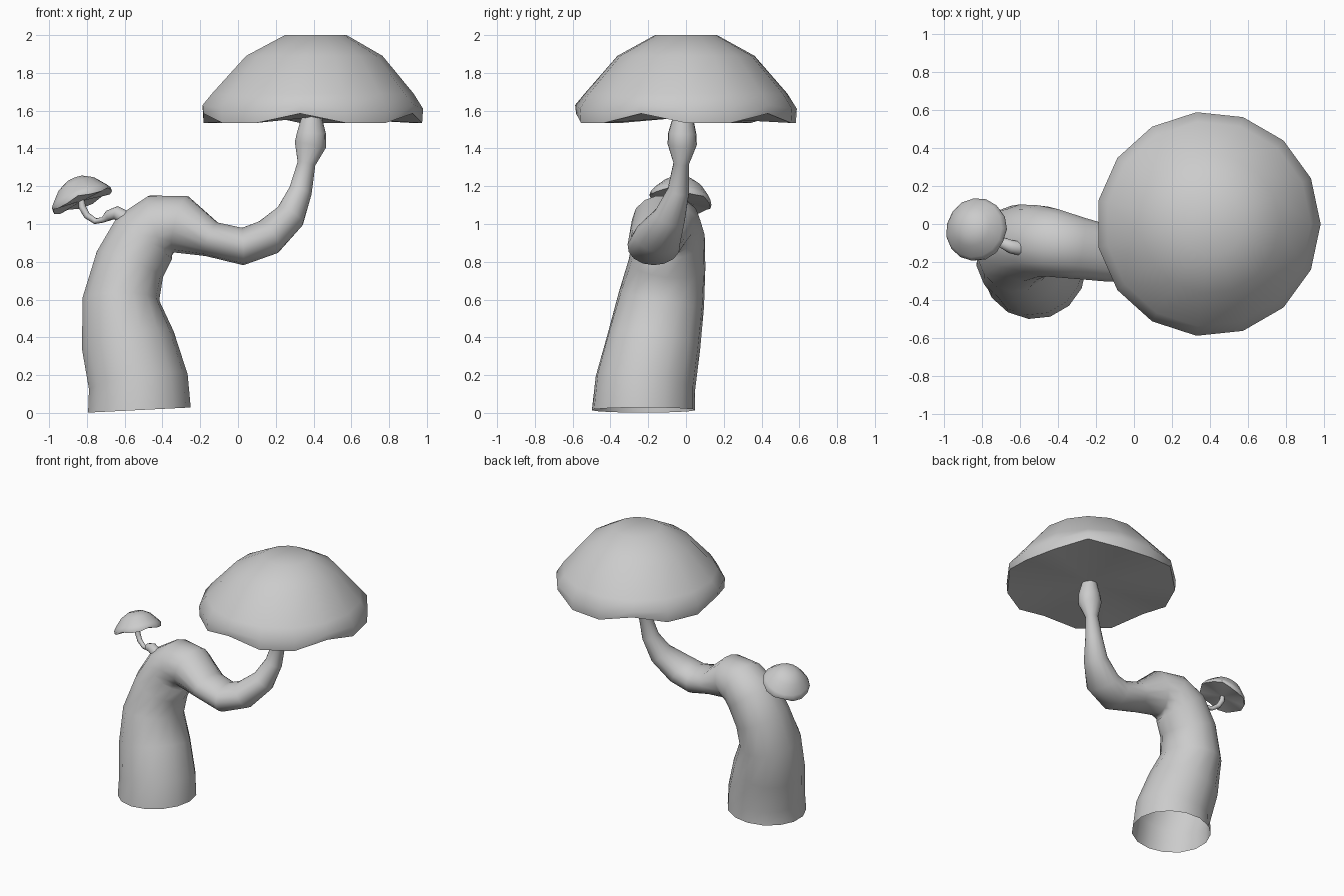
import bpy, bmesh
from math import sin, cos, tau, radians
from mathutils import Vector, Matrix

if "Cube" in bpy.data.objects:
    bpy.data.objects.remove(bpy.data.objects["Cube"])


def finish(name, bm, angle):
    bmesh.ops.recalc_face_normals(bm, faces=bm.faces)
    me = bpy.data.meshes.new(name)
    bm.to_mesh(me)
    bm.free()
    ob = bpy.data.objects.new(name, me)
    bpy.context.collection.objects.link(ob)
    bpy.ops.object.select_all(action='DESELECT')
    ob.select_set(True)
    bpy.context.view_layer.objects.active = ob
    bpy.ops.object.shade_smooth_by_angle(angle=radians(angle))
    return ob


def bridge(bm, rings):
    n = len(rings[0])
    for a, b in zip(rings, rings[1:]):
        for i in range(n):
            j = (i + 1) % n
            bm.faces.new((a[i], a[j], b[j], b[i]))


def tube(name, path, sides, start=None):
    """Open tube; each path entry is x, y, z, bend-plane radius, sideways radius."""
    bm = bmesh.new()
    pts = [Vector(p[:3]) for p in path]
    rings = []
    for k, p in enumerate(path):
        t = (pts[min(k + 1, len(pts) - 1)] - pts[max(k - 1, 0)]).normalized()
        if k == 0 and start:
            t = Vector(start).normalized()
        side = Vector((0, 1, 0))
        side = (side - t * side.dot(t)).normalized()
        nrm = side.cross(t)
        rings.append([bm.verts.new(pts[k] + nrm * p[3] * cos(tau * i / sides)
                                   + side * p[4] * sin(tau * i / sides))
                      for i in range(sides)])
    bridge(bm, rings)
    return finish(name, bm, 80)


def cap(name, matrix, sides=15):
    """Domed cap with a wavy rim: every third rim corner is lifted."""
    bm = bmesh.new()
    rings = []
    for k, (r, z, ox) in enumerate([(0.585, 0, 0), (0.59, 0.075, 0), (0.54, 0.155, 0),
                                    (0.365, 0.355, 0.01), (0.165, 0.465, 0.02)]):
        ring = []
        for i in range(sides):
            a = tau * i / sides
            lift = (0.05, 0.02, 0, 0, 0)[k] if i % 3 == 2 else 0
            ring.append(bm.verts.new((ox + r * cos(a), r * sin(a), z + lift)))
        rings.append(ring)
    bridge(bm, rings)
    bm.faces.new(rings[-1])
    # shallow hollow underside
    mid = bm.verts.new((0, 0, 0.03))
    for i in range(sides):
        bm.faces.new((rings[0][i], mid, rings[0][(i + 1) % sides]))
    bm.transform(matrix)
    return finish(name, bm, 50)


# main trunk bending over into an arm that ends in a bulb
tube("main_stem", [
    (-0.525, -0.225, 0.015, 0.275, 0.275),
    (-0.53, -0.215, 0.16, 0.267, 0.267),
    (-0.585, -0.17, 0.38, 0.25, 0.25),
    (-0.622, -0.13, 0.60, 0.205, 0.23),
    (-0.575, -0.10, 0.785, 0.19, 0.205),
    (-0.495, -0.09, 0.93, 0.185, 0.19),
    (-0.415, -0.10, 0.99, 0.172, 0.18),
    (-0.305, -0.125, 1.00, 0.155, 0.165),
    (-0.14, -0.155, 0.92, 0.095, 0.148),
    (0.025, -0.17, 0.882, 0.10, 0.14),
    (0.16, -0.15, 0.93, 0.098, 0.128),
    (0.275, -0.085, 1.04, 0.082, 0.085),
    (0.33, -0.04, 1.175, 0.062, 0.058),
    (0.362, -0.025, 1.32, 0.048, 0.042),
    (0.383, -0.02, 1.42, 0.085, 0.078),
    (0.388, -0.02, 1.48, 0.078, 0.075),
    (0.39, -0.015, 1.58, 0.05, 0.05),
], 15, (-0.05, 0, 1))

# thin side stalk
tube("small_stem", [
    (-0.58, -0.13, 1.02, 0.04, 0.04),
    (-0.645, -0.12, 1.06, 0.036, 0.036),
    (-0.685, -0.10, 1.045, 0.028, 0.03),
    (-0.715, -0.08, 1.022, 0.015, 0.016),
    (-0.755, -0.06, 1.015, 0.016, 0.016),
    (-0.80, -0.045, 1.045, 0.018, 0.018),
    (-0.825, -0.035, 1.09, 0.019, 0.019),
    (-0.83, -0.03, 1.14, 0.014, 0.014),
], 10)

# caps
cap("large_cap", Matrix.Translation((0.39, 0, 1.535)))
tilt = Vector((0, 0, 1)).rotation_difference(Vector((-0.38, 0.18, 1))).to_matrix().to_4x4()
cap("small_cap", Matrix.Translation((-0.822, -0.032, 1.115)) @ tilt @ Matrix.Scale(0.283, 4))
